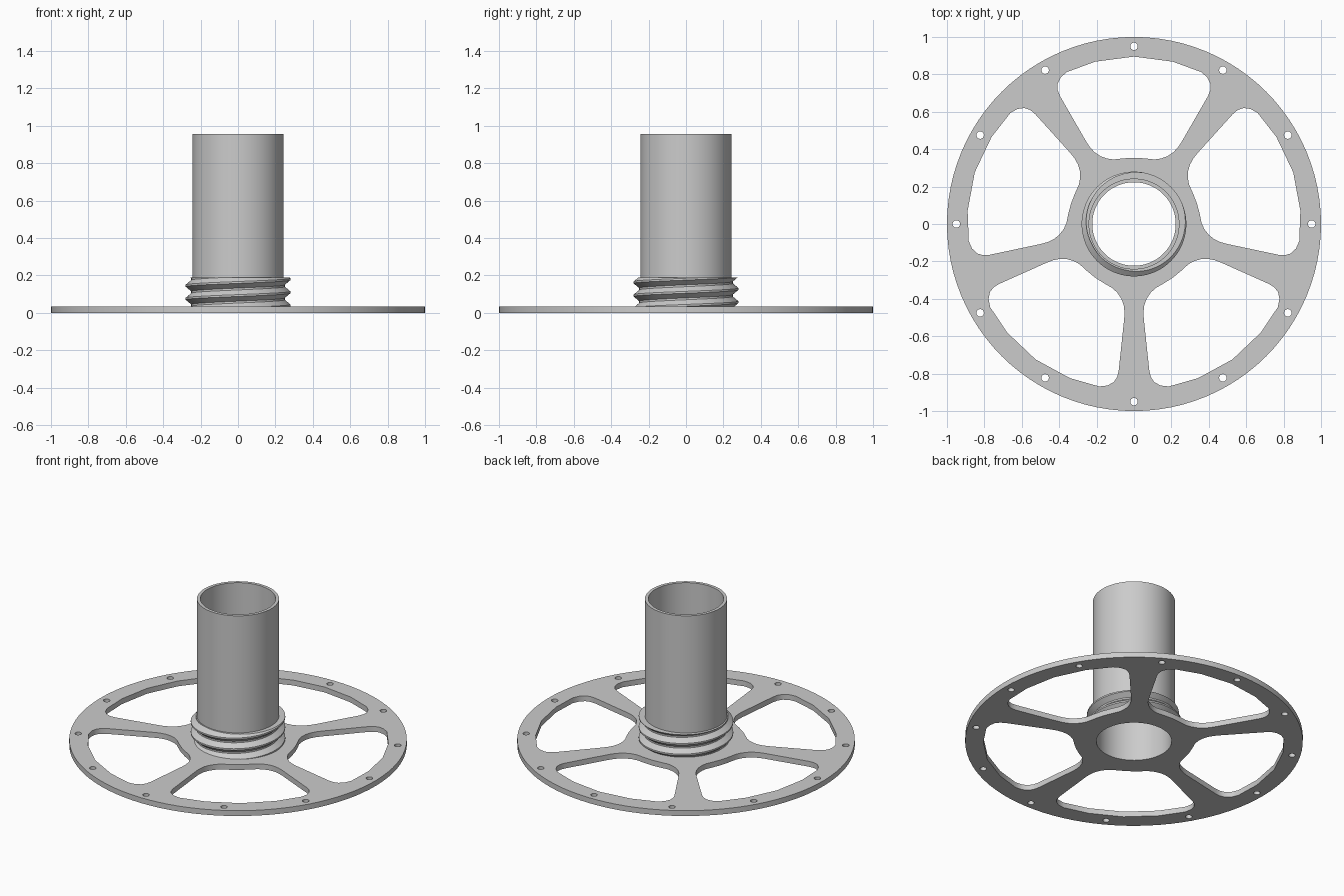
import bpy, bmesh, math
from mathutils import Matrix, Vector

cube = bpy.data.objects.get("Cube")
if cube:
    bpy.data.objects.remove(cube, do_unlink=True)

grey = bpy.data.materials.new("light grey")
grey.use_nodes = True
grey.diffuse_color = (0.6, 0.6, 0.6, 1)
grey.node_tree.nodes["Principled BSDF"].inputs["Base Color"].default_value = (0.6, 0.6, 0.6, 1)

PLATE_T, BORE, TUBE_R, TUBE_TOP = 0.035, 0.223, 0.243, 0.955
THREAD_TOP, PITCH, SIDES = 0.19, 0.07, 96


def polar(r, a, z=0.0):
    return Vector((r * math.cos(a), r * math.sin(a), z))


def circle(r, n, centre=Vector((0, 0, 0))):
    return [centre + polar(r, math.tau * i / n) for i in range(n)]


def finish(obj, angle=30):
    obj.data.materials.clear()
    obj.data.materials.append(grey)
    bpy.ops.object.select_all(action='DESELECT')
    obj.select_set(True)
    bpy.context.view_layer.objects.active = obj
    bpy.ops.object.shade_smooth_by_angle(angle=math.radians(angle))


def mesh_object(name, bm):
    bmesh.ops.recalc_face_normals(bm, faces=bm.faces)
    mesh = bpy.data.meshes.new(name)
    bm.to_mesh(mesh)
    bm.free()
    obj = bpy.data.objects.new(name, mesh)
    bpy.context.collection.objects.link(obj)
    return obj


# Spoked flange: rim, five windows, bolt holes and bore, as one extruded outline
half = [(0, .895), (.207, .868), (.36, .812), (.393, .782), (.409, .748), (.408, .715),
        (.395, .683), (.255, .44), (.235, .41), (.21, .383), (.18, .363), (.145, .35),
        (.11, .345), (.055, .351), (0, .354)]
window = [Vector((x, y, 0)) for x, y in half]
window += [Vector((-x, y, 0)) for x, y in half[-2:0:-1]]

outlines = [circle(1, SIDES), circle(BORE, SIDES)]
for i in range(5):
    turn = Matrix.Rotation(math.tau * i / 5, 3, 'Z')
    outlines.append([turn @ p for p in window])
for i in range(12):
    outlines.append(circle(0.02, 16, polar(0.95, math.tau * i / 12)))

curve = bpy.data.curves.new("spoked_flange", 'CURVE')
curve.dimensions = '2D'
curve.fill_mode = 'BOTH'
curve.extrude = PLATE_T / 2
for pts in outlines:
    spline = curve.splines.new('POLY')
    spline.points.add(len(pts) - 1)
    for point, p in zip(spline.points, pts):
        point.co = (p.x, p.y, 0, 1)
    spline.use_cyclic_u = True
source = bpy.data.objects.new("flange_outline", curve)
bpy.context.collection.objects.link(source)
bpy.context.view_layer.update()
flat = source.evaluated_get(bpy.context.evaluated_depsgraph_get()).to_mesh()
bm = bmesh.new()
bm.from_mesh(flat)
bpy.data.objects.remove(source, do_unlink=True)
bmesh.ops.remove_doubles(bm, verts=bm.verts, dist=0.0001)
bmesh.ops.translate(bm, verts=bm.verts, vec=(0, 0, PLATE_T / 2))
finish(mesh_object("spoked_flange", bm))

# Hollow tube: four-corner wall profile spun round the axis
bm = bmesh.new()
wall = [(BORE, PLATE_T), (BORE, TUBE_TOP), (TUBE_R, TUBE_TOP), (TUBE_R, PLATE_T)]
rings = [[bm.verts.new(polar(r, math.tau * i / SIDES, z)) for i in range(SIDES)] for r, z in wall]
for a, b in zip(rings, rings[1:]):
    for i in range(SIDES):
        j = (i + 1) % SIDES
        bm.faces.new((a[i], a[j], b[j], b[i]))
finish(mesh_object("hollow_tube", bm))

# Screw thread: helical ridge, trimmed flat at both ends
bm = bmesh.new()
profile = [(-0.030, 0.25), (-0.005, 0.28), (0.005, 0.28), (0.030, 0.25)]
columns = []
for i in range(SIDES + 1):
    a = i / SIDES
    columns.append([bm.verts.new(polar(r, math.tau * a, PITCH * (k + a) + 0.04 + dz))
                    for k in range(-2, 5) for dz, r in profile])
for a, b in zip(columns, columns[1:]):
    for j in range(len(a) - 1):
        bm.faces.new((a[j], b[j], b[j + 1], a[j + 1]))
bmesh.ops.remove_doubles(bm, verts=bm.verts, dist=0.0001)
for z, side in ((PLATE_T, -1), (THREAD_TOP, 1)):
    cut = bmesh.ops.bisect_plane(bm, geom=bm.verts[:] + bm.edges[:] + bm.faces[:],
                                 plane_co=(0, 0, z), plane_no=(0, 0, side), clear_outer=True)
edges = [e for e in cut["geom_cut"] if isinstance(e, bmesh.types.BMEdge)]
cap = bmesh.ops.extrude_edge_only(bm, edges=edges)
for v in cap["geom"]:
    if isinstance(v, bmesh.types.BMVert):
        v.co = polar(TUBE_R - 0.005, math.atan2(v.co.y, v.co.x), THREAD_TOP)
finish(mesh_object("screw_thread", bm))
